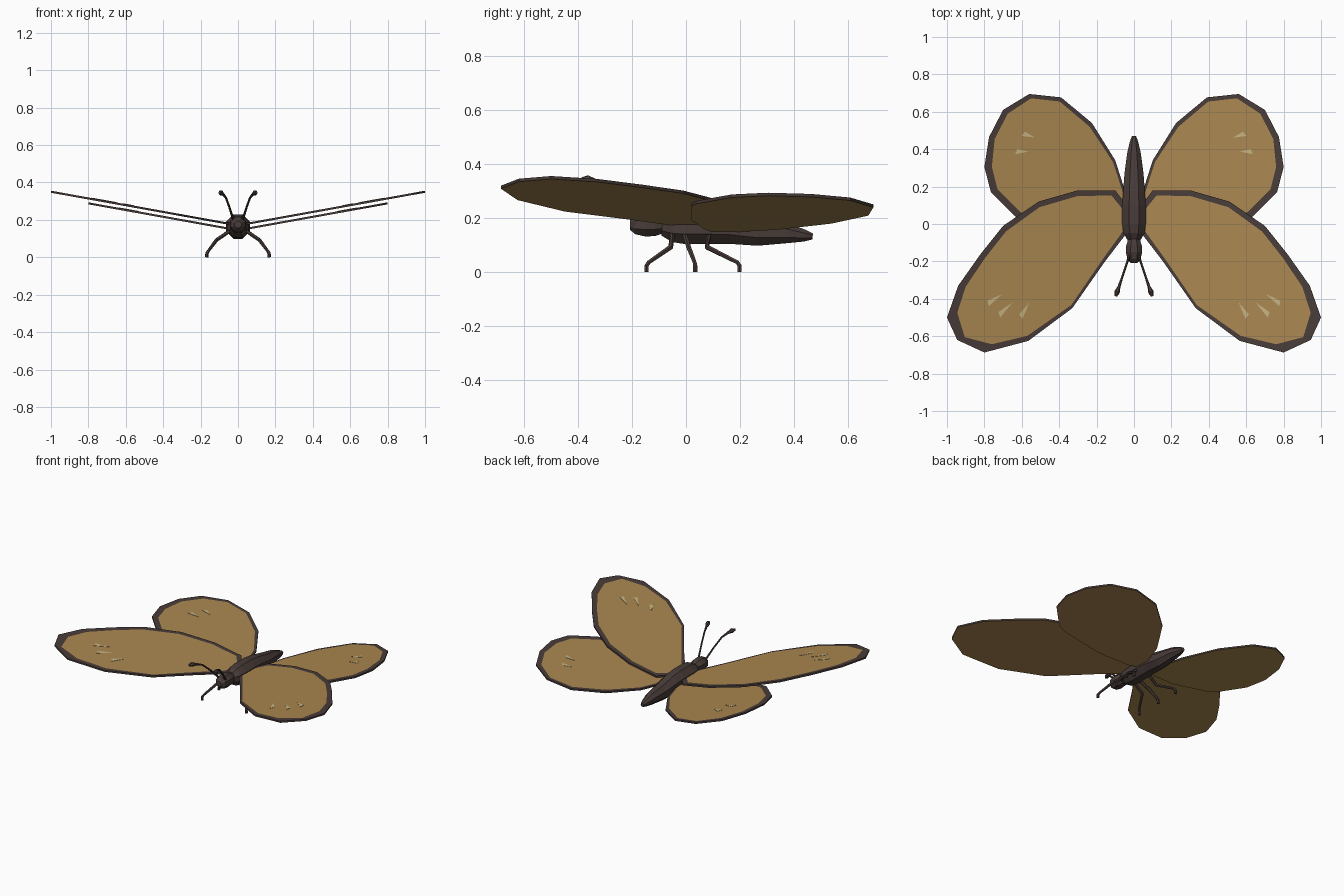
import bpy, bmesh, math
from mathutils import Vector

if "Cube" in bpy.data.objects:
    bpy.data.objects.remove(bpy.data.objects["Cube"])


def material(name, col):
    m = bpy.data.materials.new(name)
    m.diffuse_color = (*col, 1)
    m.use_nodes = True
    m.node_tree.nodes["Principled BSDF"].inputs["Base Color"].default_value = m.diffuse_color
    return m


DARK = material("dark_brown", (0.065, 0.045, 0.040))
GOLD = material("golden_tan", (0.40, 0.24, 0.08))
PALE = material("pale_cream", (0.56, 0.45, 0.22))


def finish(name, bm, mats, mirror=False):
    bmesh.ops.recalc_face_normals(bm, faces=bm.faces)
    me = bpy.data.meshes.new(name)
    bm.to_mesh(me)
    bm.free()
    for m in mats:
        me.materials.append(m)
    ob = bpy.data.objects.new(name, me)
    bpy.context.collection.objects.link(ob)
    if mirror:
        ob.modifiers.new("mirror", "MIRROR").use_mirror_merge = False
    return ob


def tube(bm, path, radii, sides):
    """Skin rings of varying radius along a path, with closed ends."""
    pts = [Vector(p) for p in path]
    rings = []
    for i, p in enumerate(pts):
        d = (pts[min(i + 1, len(pts) - 1)] - pts[max(i - 1, 0)]).normalized()
        u = d.cross(Vector((1, 0, 0))).normalized()
        v = d.cross(u)
        ring = []
        for k in range(sides):
            a = 2 * math.pi * (k + 0.5) / sides
            ring.append(bm.verts.new(p + radii[i] * (math.cos(a) * u + math.sin(a) * v)))
        rings.append(ring)
    for a, b in zip(rings, rings[1:]):
        for k in range(sides):
            j = (k + 1) % sides
            bm.faces.new((a[k], a[j], b[j], b[k]))
    bm.faces.new(rings[0])
    bm.faces.new(rings[-1])


SLOPE, THICK = 0.18, 0.011


def wing(name, outer, inner, z0):
    """Tilted plate: dark rim on top and sides, golden panel and underside."""
    bm = bmesh.new()

    def loop(pts, dz):
        return [bm.verts.new((x, y, z0 + SLOPE * x + dz)) for x, y in pts]

    low, top, pan = loop(outer, -THICK), loop(outer, 0), loop(inner, 0)
    n = len(outer)
    for k in range(n):
        j = (k + 1) % n
        bm.faces.new((low[k], low[j], top[j], top[k]))
        bm.faces.new((top[k], top[j], pan[j], pan[k]))
    for f in (bm.faces.new(low), bm.faces.new(pan)):
        f.material_index = 1
    return finish(name, bm, [DARK, GOLD], True)


def flecks(name, marks, z0):
    """Thin wedge plates just above the wing, pointed at the inner end."""
    bm = bmesh.new()
    for x0, y0, x1, y1 in marks:
        a, b = Vector((x0, y0)), Vector((x1, y1))
        d = (b - a).normalized()
        s = Vector((-d.y, d.x)) * 0.014
        tri = (a, b - s + d * 0.006, b + s - d * 0.006)
        lo, hi = [[bm.verts.new((p.x, p.y, z0 + SLOPE * p.x + h)) for p in tri]
                  for h in (-0.001, 0.002)]
        bm.faces.new(lo)
        bm.faces.new(hi)
        for k in range(3):
            j = (k + 1) % 3
            bm.faces.new((lo[k], lo[j], hi[j], hi[k]))
    finish(name, bm, [PALE], True)


# Fore wings
FZ, HZ = 0.176, 0.150
wing("fore_wings",
     [(.04, .10), (.10, .18), (.30, .18), (.51, .12), (.70, -.01), (.82, -.16), (.94, -.33),
      (1.0, -.50), (.945, -.62), (.80, -.687), (.565, -.625), (.33, -.45), (.155, -.20), (.04, -.05)],
     [(.065, .085), (.12, .152), (.30, .15), (.505, .09), (.685, -.04), (.795, -.18), (.90, -.335),
      (.945, -.475), (.905, -.605), (.76, -.643), (.57, -.598), (.335, -.433), (.168, -.19), (.06, -.04)],
     FZ)
flecks("fore_wing_flecks", [(.705, -.375, .78, -.425), (.65, -.42, .72, -.485),
                            (.56, -.42, .605, -.495)], FZ)

# Hind wings, slightly lower
wing("hind_wings",
     [(.03, .12), (.10, .34), (.225, .54), (.39, .677), (.56, .695), (.70, .61), (.775, .465),
      (.80, .305), (.765, .17), (.635, .04), (.58, .02), (.30, .02), (.10, .07)],
     [(.05, .14), (.113, .333), (.237, .52), (.397, .655), (.55, .672), (.675, .59), (.745, .455),
      (.76, .305), (.73, .185), (.61, .065), (.57, .05), (.30, .045), (.11, .09)],
     HZ)
flecks("hind_wing_flecks", [(.53, .462, .592, .482), (.565, .387, .63, .387)], HZ)

# Thorax and tapering abdomen
bm = bmesh.new()
rings = [(-.09, .035, .167), (-.05, .060, .166), (.0, .068, .166), (.10, .068, .166),
         (.17, .063, .162), (.27, .055, .148), (.38, .039, .143), (.44, .024, .135), (.47, .012, .132)]
tube(bm, [(0, y, z) for y, r, z in rings], [r for y, r, z in rings], 8)
finish("body", bm, [DARK])

# Head
bm = bmesh.new()
rings = [(-.208, .020), (-.188, .038), (-.15, .047), (-.115, .045), (-.08, .033)]
tube(bm, [(0, y, .175) for y, r in rings], [r for y, r in rings], 8)
finish("head", bm, [DARK])

# Antennae with clubbed tips
bm = bmesh.new()
tube(bm, [(.025, -.17, .20), (.045, -.23, .265), (.065, -.29, .32), (.080, -.335, .338),
          (.091, -.365, .345), (.098, -.387, .345)],
     [.007, .006, .006, .008, .015, .007], 6)
finish("antennae", bm, [DARK], True)

# Three pairs of jointed legs: y at hip, knee, ankle, foot
bm = bmesh.new()
for hip, knee, ankle, foot in ((-.05, -.057, -.138, -.147), (-.005, .010, .032, .034),
                               (.085, .078, .190, .199)):
    tube(bm, [(.045, hip, .14), (.115, knee, .092), (.157, ankle, .036), (.166, foot, .022),
              (.167, foot, 0)], [.010, .010, .008, .009, .009], 6)
finish("legs", bm, [DARK], True)
